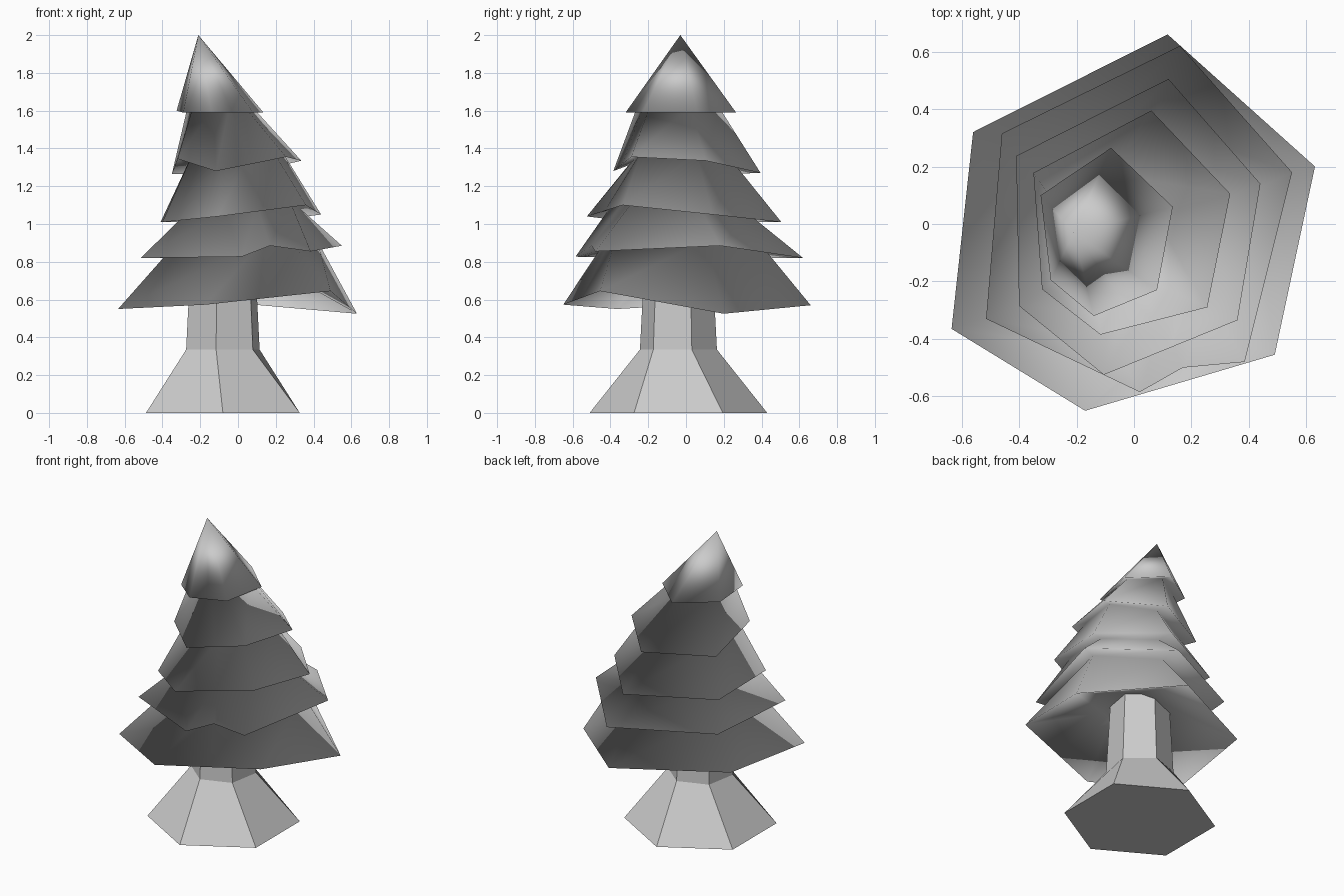
import bpy
import bmesh
from math import cos, sin, radians
from mathutils import Vector

cube = bpy.data.objects.get("Cube")
if cube:
    bpy.data.objects.remove(cube, do_unlink=True)

# Single plain grey
grey = bpy.data.materials.new("light_grey")
grey.use_nodes = True
colour = (0.6, 0.6, 0.6, 1.0)
grey.diffuse_color = colour
grey.node_tree.nodes["Principled BSDF"].inputs["Base Color"].default_value = colour


def finish(bm, name, smooth):
    """Turn a bmesh into a named object with its shading and material."""
    mesh = bpy.data.meshes.new(name)
    for face in bm.faces:
        face.smooth = smooth
    bm.to_mesh(mesh)
    bm.free()
    mesh.materials.append(grey)
    obj = bpy.data.objects.new(name, mesh)
    bpy.context.collection.objects.link(obj)
    return obj


def add_ring(bm, points):
    return [bm.verts.new(p) for p in points]


def bridge(bm, upper, lower):
    """Join two rings of equal length, both clockwise from above."""
    count = len(upper)
    for i in range(count):
        j = (i + 1) % count
        bm.faces.new((upper[i], upper[j], lower[j], lower[i]))


def hexagon(radius, height, turn):
    """Trunk cross-section, clockwise from above."""
    angles = [radians(turn - 60 * k) for k in range(6)]
    return [Vector((-0.08 + radius * cos(a), -0.04 + radius * sin(a), height))
            for a in angles]


def fill_gaps(rim):
    """Replace a missing point by the middle of its neighbours."""
    points = [Vector(p) if p else None for p in rim]
    count = len(points)
    for i, p in enumerate(points):
        if p is None:
            points[i] = (points[i - 1] + points[(i + 1) % count]) / 2
    return points


def shrink(points, factor, lift):
    """Inner ring tucked under a rim, where the next tier starts."""
    centre = sum(points, Vector()) / len(points)
    ring = []
    for p in points:
        q = centre + (p - centre) * factor
        q.z = p.z + lift
        ring.append(q)
    return ring


# Trunk: twisted, flared hexagonal column
bm = bmesh.new()
rings = [add_ring(bm, hexagon(r, z, turn))
         for r, z, turn in ((0.18, 0.84, 20), (0.207, 0.335, 20), (0.47, 0, 30))]
for upper, lower in zip(rings, rings[1:]):
    bridge(bm, upper, lower)
bm.faces.new(rings[-1])
bm.faces.new(list(reversed(rings[0])))
finish(bm, "trunk", False)

# Rims of the five foliage tiers, top to bottom, clockwise from the back
rims = [
    [(-.08, .265, 1.59), (.135, .06, 1.59), (.08, -.23, 1.59), None,
     (-.14, -.32, 1.59), (-.29, -.195, 1.59), (-.325, .1, 1.6)],
    [(.06, .395, 1.27), (.335, .105, 1.335), (.255, -.29, 1.355), None,
     (-.117, -.385, 1.28), (-.32, -.227, 1.345), (-.35, .178, 1.265)],
    [(.12, .505, 1.01), (.44, .14, 1.05), (.36, -.335, 1.1), None,
     (-.105, -.525, 1.04), (-.4, -.285, 1.01), (-.41, .237, 1.01)],
    [(.16, .62, .82), (.55, .18, .885), (.385, -.48, .855), (.17, -.5, .885),
     (.02, -.585, .827), (-.515, -.33, .82), (-.46, .315, .82)],
    [(.117, .66, .57), (.63, .2, .525), (.49, -.455, .645), None,
     (-.17, -.65, .573), (-.635, -.365, .55), (-.56, .32, .59)],
]

# Foliage: one continuous smooth skin stepping in and out below the tip
bm = bmesh.new()
tip = bm.verts.new((-0.21, -0.03, 2.0))
upper = None
for index, rim in enumerate(rims):
    points = fill_gaps(rim)
    lower = add_ring(bm, points)
    if upper is None:
        for i in range(len(lower)):
            bm.faces.new((tip, lower[(i + 1) % len(lower)], lower[i]))
    else:
        bridge(bm, upper, lower)
    last = index == len(rims) - 1
    # The lowest underside rises as a hollow towards the trunk
    inner = shrink(points, 0.28, 0.22) if last else shrink(points, 0.74, 0.03)
    if last:
        for p in inner:
            p.z = 0.8
    upper = add_ring(bm, inner)
    bridge(bm, lower, upper)
bm.faces.new(upper)
finish(bm, "foliage", True)
